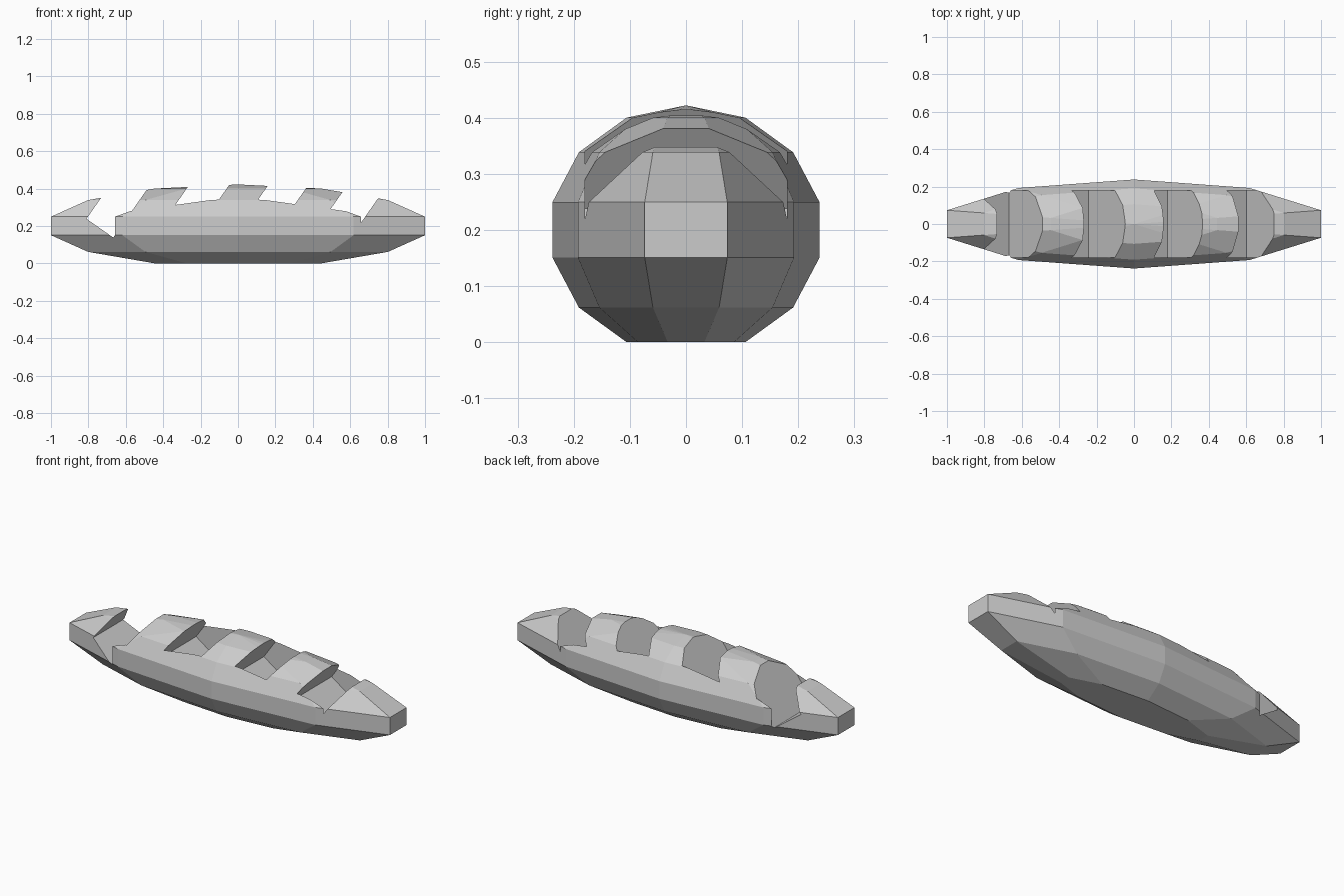
import bpy, bmesh, math
from mathutils import Vector

if "Cube" in bpy.data.objects:
    bpy.data.objects.remove(bpy.data.objects["Cube"])

crust = bpy.data.materials.new("plain grey crust")
crust.diffuse_color = (0.6, 0.6, 0.6, 1)
crust.use_nodes = True
crust.node_tree.nodes["Principled BSDF"].inputs["Base Color"].default_value = crust.diffuse_color


def make_object(name, bm):
    bmesh.ops.recalc_face_normals(bm, faces=bm.faces)
    mesh = bpy.data.meshes.new(name)
    bm.to_mesh(mesh)
    bm.free()
    mesh.materials.append(crust)
    obj = bpy.data.objects.new(name, mesh)
    bpy.context.collection.objects.link(obj)
    return obj


# Loaf: stretched low-poly ball with ten sides and a flat base
SIDES, STEPS = 10, 7
WIDEST = math.sin(3 * math.pi / STEPS)
SX = 1 / (WIDEST * math.cos(math.radians(18)))
SY, SZ = 0.238 / WIDEST, 0.222
base = SZ * math.cos(math.pi / STEPS)
bm = bmesh.new()
rings = []
for k in range(1, STEPS):
    lat = math.pi * k / STEPS
    angles = [math.radians(18 + 36 * i) for i in range(SIDES)]
    rings.append([bm.verts.new((SX * math.sin(lat) * math.cos(a),
                                SY * math.sin(lat) * math.sin(a),
                                base + SZ * math.cos(lat))) for a in angles])
top = bm.verts.new((0, 0, base + SZ))
for i in range(SIDES):
    j = (i + 1) % SIDES
    bm.faces.new((top, rings[0][i], rings[0][j]))
    for upper, lower in zip(rings, rings[1:]):
        bm.faces.new((upper[i], lower[i], lower[j], upper[j]))
bm.faces.new(rings[-1])
loaf = make_object("loaf", bm)

# Slashes: four slanted boxes cut into the crust
tilt = math.radians(35)
up = Vector((math.sin(tilt), 0, math.cos(tilt)))
back = Vector((-math.cos(tilt), 0, math.sin(tilt)))
bm = bmesh.new()
for n in range(4):
    corner = Vector((-0.667 + 0.423 * n, 0, 0.138))
    profile = (corner, corner + back * 0.175,
               corner + back * 0.175 + up * 0.5, corner + up * 0.5)
    near, far = [[bm.verts.new(p + Vector((0, y, 0))) for p in profile]
                 for y in (-0.18, 0.18)]
    bm.faces.new(near)
    bm.faces.new(far)
    for i in range(4):
        j = (i + 1) % 4
        bm.faces.new((near[i], near[j], far[j], far[i]))
cutter = make_object("slash_cutter", bm)
cutter.hide_render = True

cut = loaf.modifiers.new("slashes", 'BOOLEAN')
cut.operation = 'DIFFERENCE'
cut.solver = 'EXACT'
cut.object = cutter
bpy.context.view_layer.objects.active = loaf
loaf.select_set(True)
bpy.ops.object.modifier_apply(modifier=cut.name)
bpy.data.objects.remove(cutter)
